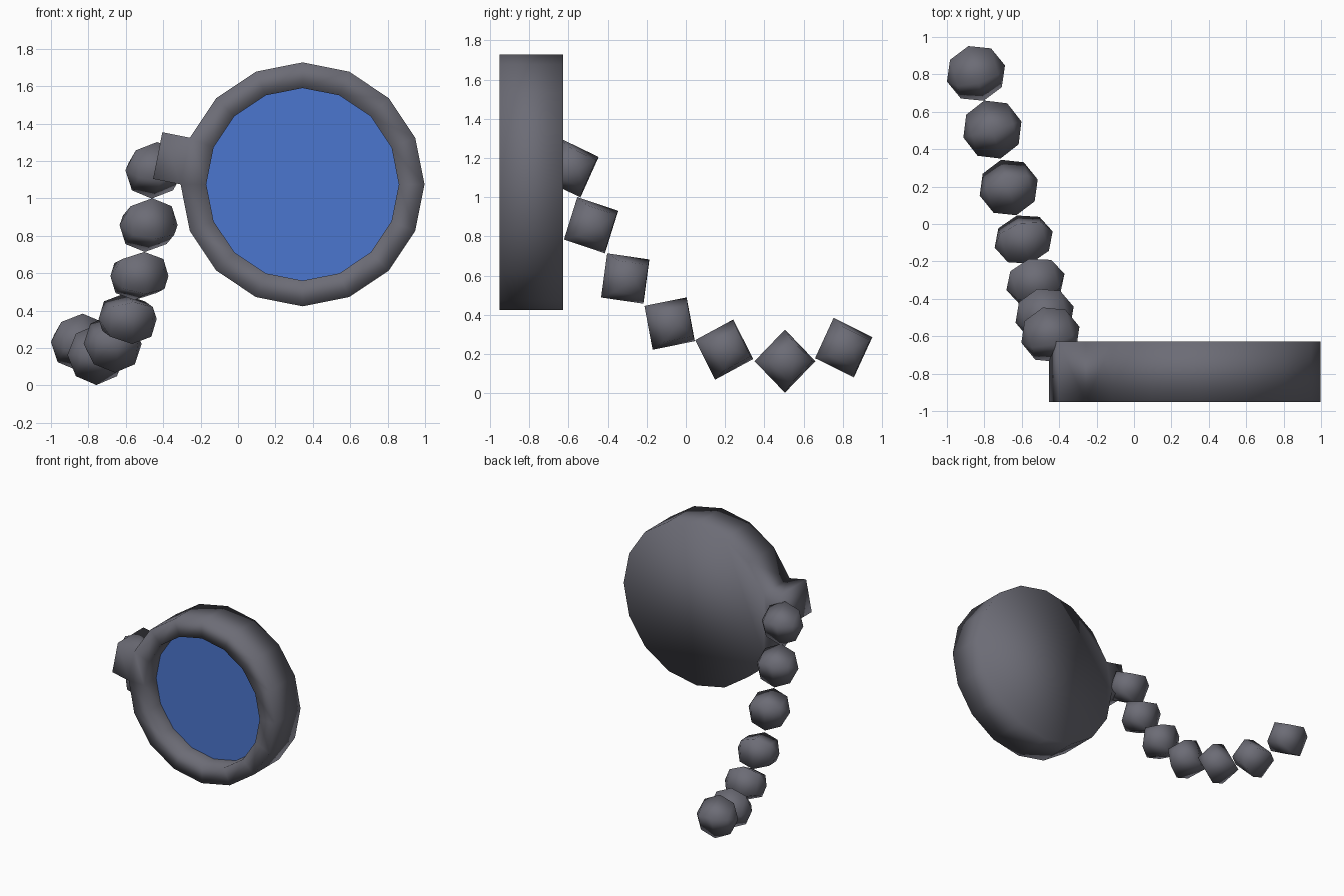
import bpy, bmesh
from math import cos, sin, radians, pi
from mathutils import Vector, Matrix

if "Cube" in bpy.data.objects:
    bpy.data.objects.remove(bpy.data.objects["Cube"])

SIDES = 16
CX, CZ = 0.345, 1.075            # dial centre
FRONT, GLASS, BACK = -0.953, -0.80, -0.628


def material(name, rgb):
    m = bpy.data.materials.new(name)
    m.diffuse_color = (*rgb, 1)
    m.use_nodes = True
    m.node_tree.nodes["Principled BSDF"].inputs["Base Color"].default_value = m.diffuse_color
    return m


def finish(bm, name, mat, smooth=True):
    bmesh.ops.recalc_face_normals(bm, faces=bm.faces)
    for f in bm.faces:
        f.smooth = smooth
    me = bpy.data.meshes.new(name)
    bm.to_mesh(me)
    bm.free()
    me.materials.append(mat)
    ob = bpy.data.objects.new(name, me)
    bpy.context.collection.objects.link(ob)
    return ob


def ring(bm, r, y):
    return [bm.verts.new((CX + r * cos(2 * pi * i / SIDES), y,
                          CZ + r * sin(2 * pi * i / SIDES))) for i in range(SIDES)]


def bridge(bm, a, b, skip=()):
    for i in range(len(a)):
        if i not in skip:
            j = (i + 1) % len(a)
            bm.faces.new((a[i], a[j], b[j], b[i]))


metal = material("dark_metal", (0.15, 0.15, 0.18))
blue = material("blue_glass", (0.07, 0.18, 0.62))

# round case with recessed front
bm = bmesh.new()
rim_r, hole_r = 0.652, 0.515
back, front = ring(bm, rim_r, BACK), ring(bm, rim_r, FRONT)
lip, floor = ring(bm, hole_r, FRONT), ring(bm, hole_r, GLASS)
bm.faces.new(back)
LUG = 7
bridge(bm, back, front, skip=(LUG,))
bridge(bm, front, lip)
bridge(bm, lip, floor)

# lug pulled out of one side face
a = radians(168.75)
out = Vector((cos(a), 0, sin(a))) * 0.15
base = [back[LUG], back[LUG + 1], front[LUG + 1], front[LUG]]
tip = [bm.verts.new(v.co + out) for v in base]
bridge(bm, base, tip)
bm.faces.new(tip)
finish(bm, "case", metal)

# blue glass disc
bm = bmesh.new()
bm.faces.new(ring(bm, hole_r, GLASS))
glass = finish(bm, "glass", blue, False)
if glass.data.polygons[0].normal.y > 0:
    glass.data.flip_normals()

# chain of low-poly beads: x, y, z, pitch of the chain there
links = [
    (-0.845, 0.805, 0.232, 19.5),
    (-0.757, 0.505, 0.163, 0),
    (-0.670, 0.195, 0.222, -17.5),
    (-0.590, -0.083, 0.355, -34),
    (-0.527, -0.310, 0.585, -53),
    (-0.478, -0.485, 0.857, -63),
    (-0.447, -0.592, 1.150, -70),
]
yaw = radians(15.5)
pole = Vector((cos(yaw), sin(yaw), 0))
along = Vector((-sin(yaw), cos(yaw), 0))
for i, (x, y, z, pitch) in enumerate(links):
    p = radians(pitch)
    u = along * cos(p) + Vector((0, 0, sin(p)))
    w = pole.cross(u)
    rot = Matrix((u, w, pole)).transposed().to_4x4()
    bm = bmesh.new()
    bmesh.ops.create_uvsphere(bm, u_segments=4, v_segments=4, radius=0.161,
                              matrix=Matrix.Translation((x, y, z)) @ rot)
    finish(bm, f"chain_link_{i + 1}", metal)
